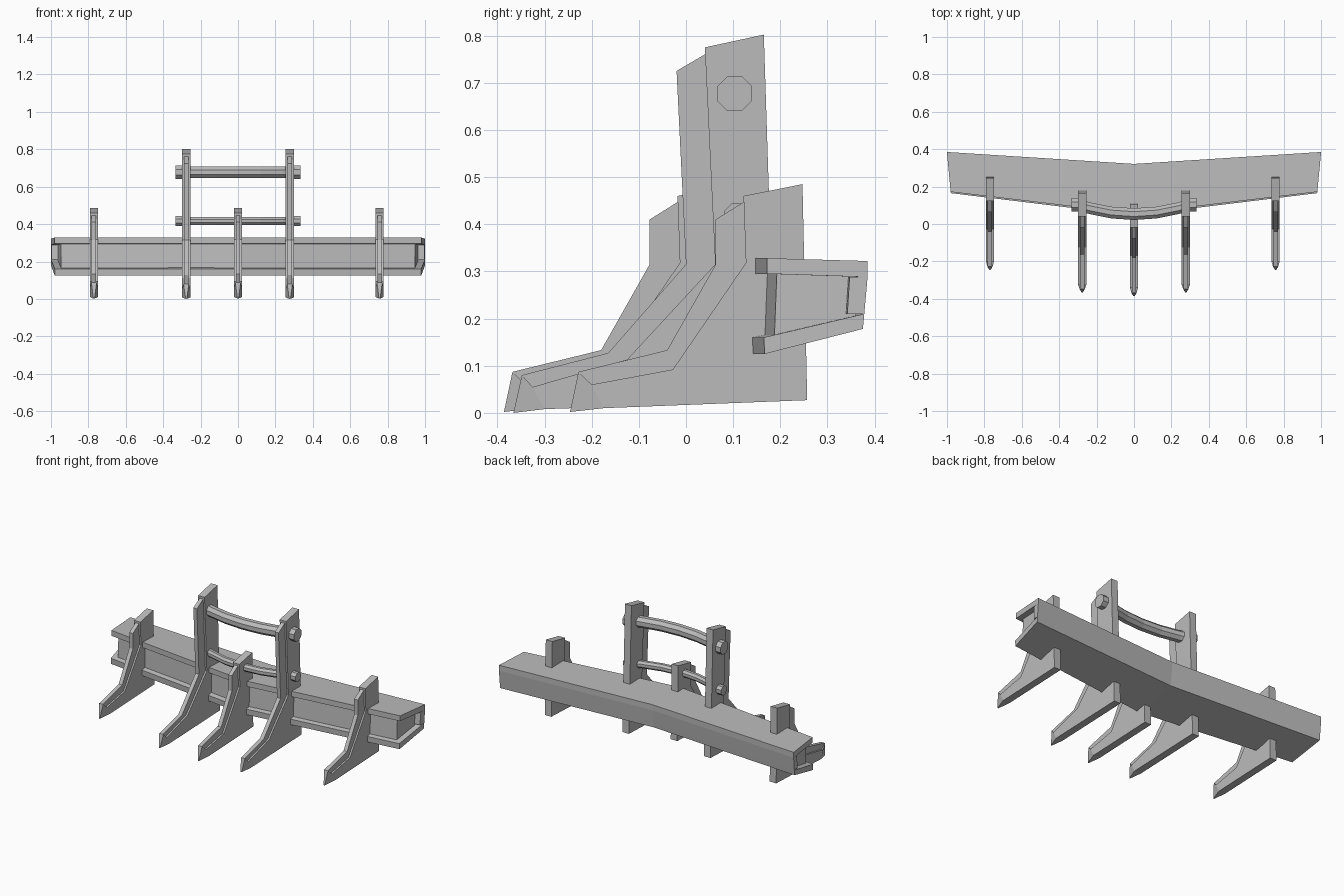
import bpy, bmesh, math
from mathutils import Vector

cube = bpy.data.objects.get("Cube")
if cube:
    bpy.data.objects.remove(cube, do_unlink=True)

grey = bpy.data.materials.new("steel_grey")
grey.use_nodes = True
colour = (0.5, 0.5, 0.5, 1)
grey.diffuse_color = colour
grey.node_tree.nodes["Principled BSDF"].inputs["Base Color"].default_value = colour


def loft(name, rings):
    """Skin a row of matching rings and cap both ends."""
    bm = bmesh.new()
    loops = [[bm.verts.new(p) for p in ring] for ring in rings]
    n = len(loops[0])
    for a, b in zip(loops, loops[1:]):
        for i in range(n):
            j = (i + 1) % n
            bm.faces.new((a[i], a[j], b[j], b[i]))
    bm.faces.new(loops[0])
    bm.faces.new(loops[-1])
    bmesh.ops.recalc_face_normals(bm, faces=bm.faces)
    mesh = bpy.data.meshes.new(name)
    bm.to_mesh(mesh)
    bm.free()
    mesh.materials.append(grey)
    obj = bpy.data.objects.new(name, mesh)
    bpy.context.collection.objects.link(obj)
    return obj


def slab(name, profile, x, half, dy=0):
    """Side profile (y, z) given an even thickness."""
    return loft(name, [[(x + s * half, y + dy, z) for y, z in profile] for s in (-1, 1)])


# Swept beam: flanges, back plate and recessed core
def beam(name, profile, inset=0):
    def ring(side):
        pts = []
        for y, z in profile:
            t = (y - 0.17) / 0.21
            bend = 0 if side else 0.118 - 0.053 * t
            pts.append((side * (0.98 + 0.02 * t - inset), y - bend, z))
        return pts
    return loft(name, [ring(-1), ring(0), ring(1)])


beam("beam_top_flange", [(0.172, 0.328), (0.385, 0.322), (0.385, 0.288), (0.172, 0.295)])
beam("beam_bottom_flange", [(0.167, 0.125), (0.375, 0.178), (0.378, 0.21), (0.165, 0.16)])
beam("beam_back_plate", [(0.347, 0.288), (0.385, 0.288), (0.378, 0.21), (0.342, 0.21)])
beam("beam_core", [(0.193, 0.305), (0.36, 0.30), (0.36, 0.20), (0.187, 0.15)], 0.035)

# Tooth profiles: wide plate, narrow front rib
short_plate = [(-0.2, 0.06), (-0.028, 0.092), (0.127, 0.318), (0.122, 0.46),
               (0.247, 0.485), (0.257, 0.027), (-0.175, 0.01)]
short_rib = [(-0.228, 0.087), (-0.04, 0.133), (0.063, 0.315), (0.063, 0.41),
             (0.13, 0.452), (0.15, 0.315), (0, 0.08), (-0.2, 0.05)]
tall_plate = [(-0.325, 0.055), (-0.125, 0.113), (0.062, 0.315), (0.04, 0.775),
              (0.165, 0.802), (0.19, 0.025), (-0.3, 0.008)]
tall_rib = [(-0.348, 0.08), (-0.165, 0.127), (0, 0.315), (-0.02, 0.725),
            (0.05, 0.766), (0.08, 0.315), (-0.1, 0.1), (-0.32, 0.045)]


def tooth(name, x, plate, rib, dy=0):
    slab(name + "_plate", plate, x, 0.022, dy)
    slab(name + "_rib", rib, x, 0.012, dy)
    # Wedge tip: wide at the plate, sharp at the front
    (y0, z0), (y1, z1), (y2, z2) = rib[0], plate[0], plate[-1]
    section = [(y0, z0, 0.014), (y0 - 0.018, z2 - 0.008, 0.003),
               (y2, z2, 0.022), (y1, z1, 0.022)]
    loft(name + "_tip", [[(x + s * w, y + dy, z) for y, z, w in section] for s in (-1, 1)])


tooth("right_outer_tooth", -0.77, short_plate, short_rib)
tooth("left_outer_tooth", 0.757, short_plate, short_rib)
tooth("centre_tooth", 0, short_plate, short_rib, -0.14)
tooth("right_tall_tooth", -0.277, tall_plate, tall_rib)
tooth("left_tall_tooth", 0.277, tall_plate, tall_rib)


# Bowed octagonal crossbars with end bolts
def octagon(x, y, z, r):
    angles = [math.radians(22.5 + 45 * i) for i in range(8)]
    return [(x, y + r * math.cos(a), z + r * math.sin(a)) for a in angles]


def crossbar(name, y, z, r, bow):
    steps = [-0.3, -0.24, -0.12, 0, 0.12, 0.24, 0.3]
    loft(name, [octagon(x, y - bow * (1 - (x / 0.3) ** 2), z, r) for x in steps])
    for side, label in ((-1, "right"), (1, "left")):
        loft(label + "_" + name + "_bolt",
             [octagon(side * x, y, z, k) for x, k in ((0.28, r + 0.006), (0.333, r + 0.006))])


crossbar("upper_crossbar", 0.103, 0.677, 0.034, 0.05)
crossbar("lower_crossbar", 0.108, 0.417, 0.023, 0.065)
